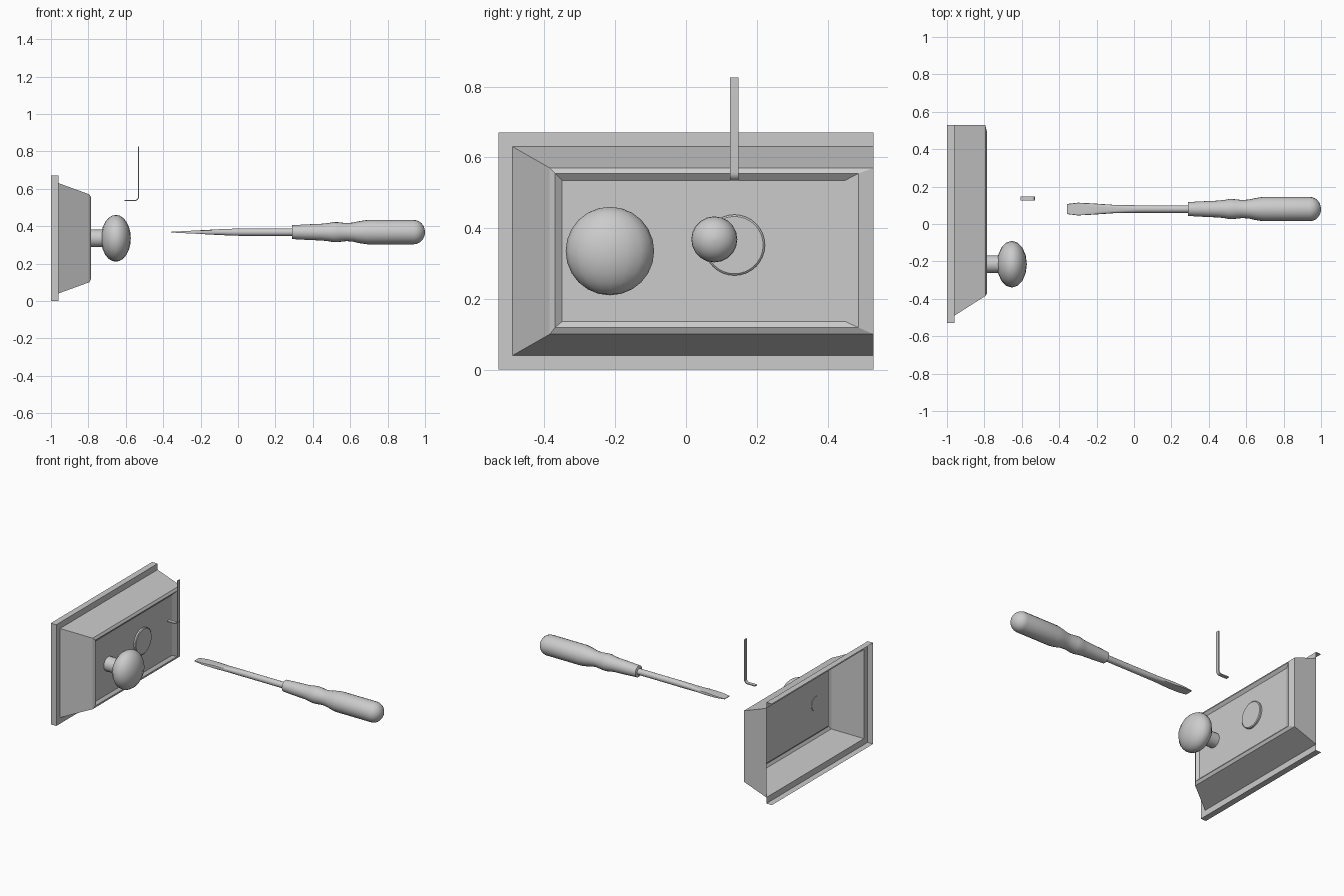
import bpy, bmesh, math

if "Cube" in bpy.data.objects:
    bpy.data.objects.remove(bpy.data.objects["Cube"])


def finish(name, bm, smooth=True):
    """Turn a bmesh into a named object."""
    bmesh.ops.recalc_face_normals(bm, faces=bm.faces)
    mesh = bpy.data.meshes.new(name)
    bm.to_mesh(mesh)
    bm.free()
    obj = bpy.data.objects.new(name, mesh)
    bpy.context.collection.objects.link(obj)
    if smooth:
        bpy.ops.object.select_all(action='DESELECT')
        obj.select_set(True)
        bpy.context.view_layer.objects.active = obj
        bpy.ops.object.shade_smooth_by_angle(angle=math.radians(35))
    return obj


def bridge(bm, rings, skip=lambda i, k: False):
    """Quads between consecutive closed rings of vertices."""
    n = len(rings[0])
    for i in range(len(rings) - 1):
        for k in range(n):
            if not skip(i, k):
                a, b, c, d = rings[i][k], rings[i][(k + 1) % n], rings[i + 1][(k + 1) % n], rings[i + 1][k]
                bm.faces.new((a, b, c, d))


def loft_x(name, cy, cz, sections, sides=20):
    """Rounded body along x; each section is (x, radius[, flattened half height])."""
    bm = bmesh.new()
    rings = []
    for s in sections:
        x, r = s[:2]
        flat = s[2] if len(s) > 2 else r
        ring = []
        for k in range(sides):
            a = 2 * math.pi * k / sides
            z = max(-flat, min(flat, r * math.sin(a)))
            ring.append(bm.verts.new((x, cy + r * math.cos(a), cz + z)))
        rings.append(ring)
    bridge(bm, rings)
    bm.faces.new(rings[0])
    bm.faces.new(rings[-1])
    return finish(name, bm)


# Door casing: thin open-backed shell, cut flat at the +y end, with recessed panel
bm = bmesh.new()
rings = []
for x, y0, y1, z0, z1 in [
    (-1.0, -.53, .53, 0, .67),
    (-.96, -.53, .53, 0, .67),
    (-.96, -.49, .53, .04, .63),
    (-.795, -.385, .53, .10, .57),
    (-.785, -.37, .487, .119, .554),
    (-.80, -.35, .45, .136, .535),
]:
    rings.append([bm.verts.new((x, y, z)) for y, z in ((y0, z0), (y1, z0), (y1, z1), (y0, z1))])
bridge(bm, rings, skip=lambda i, k: k == 1 and i < 2)
bm.faces.new(rings[-1])
finish("door_casing", bm, smooth=False)

# Round knob on a short stem
loft_x("knob_stem", -.215, .335, [(-.803, .047), (-.70, .047)])
bm = bmesh.new()
bmesh.ops.create_uvsphere(bm, u_segments=16, v_segments=12, radius=1)
for v in bm.verts:
    v.co = (-.653 + .08 * v.co.x, -.215 + .125 * v.co.y, .335 + .125 * v.co.z)
finish("knob", bm)

# Lock disc set in the panel
loft_x("lock_disc", .137, .352, [(-.80, .086), (-.790, .086), (-.786, .081)], 32)

# Bent flat tension tool: path in x-z, extruded across y
path = [(-.608, .537), (-.552, .537)]
for k in range(1, 7):
    a = math.radians(-90 + 15 * k)
    path.append((-.552 + .02 * math.cos(a), .557 + .02 * math.sin(a)))
path.append((-.532, .825))
bm = bmesh.new()
rings = []
for i, (x, z) in enumerate(path):
    p, q = path[max(i - 1, 0)], path[min(i + 1, len(path) - 1)]
    d = math.hypot(q[0] - p[0], q[1] - p[1])
    nx, nz = -(q[1] - p[1]) / d * .003, (q[0] - p[0]) / d * .003
    rings.append([bm.verts.new((x + s * nx, y, z + s * nz))
                  for s, y in ((-1, .125), (-1, .148), (1, .148), (1, .125))])
bridge(bm, rings)
bm.faces.new(rings[0])
bm.faces.new(rings[-1])
finish("tension_tool", bm)

# Screwdriver shaft flattening to a flared blade tip
loft_x("screwdriver_shaft", .08, .368, [
    (-.357, .027, .002), (-.30, .034, .005), (-.22, .030, .009),
    (-.09, .021, .016), (-.02, .0205, .0185), (.02, .020), (.31, .020)])

# Screwdriver handle
handle = [(.288, .034), (.29, .037), (.36, .041), (.45, .045), (.485, .049), (.51, .054),
          (.535, .053), (.58, .048), (.615, .051), (.65, .059), (.69, .065), (.94, .065)]
for k in range(1, 7):
    a = math.radians(15 * k - 2)
    handle.append((.94 + .06 * math.sin(a), .065 * math.cos(a)))
loft_x("screwdriver_handle", .08, .368, handle)
